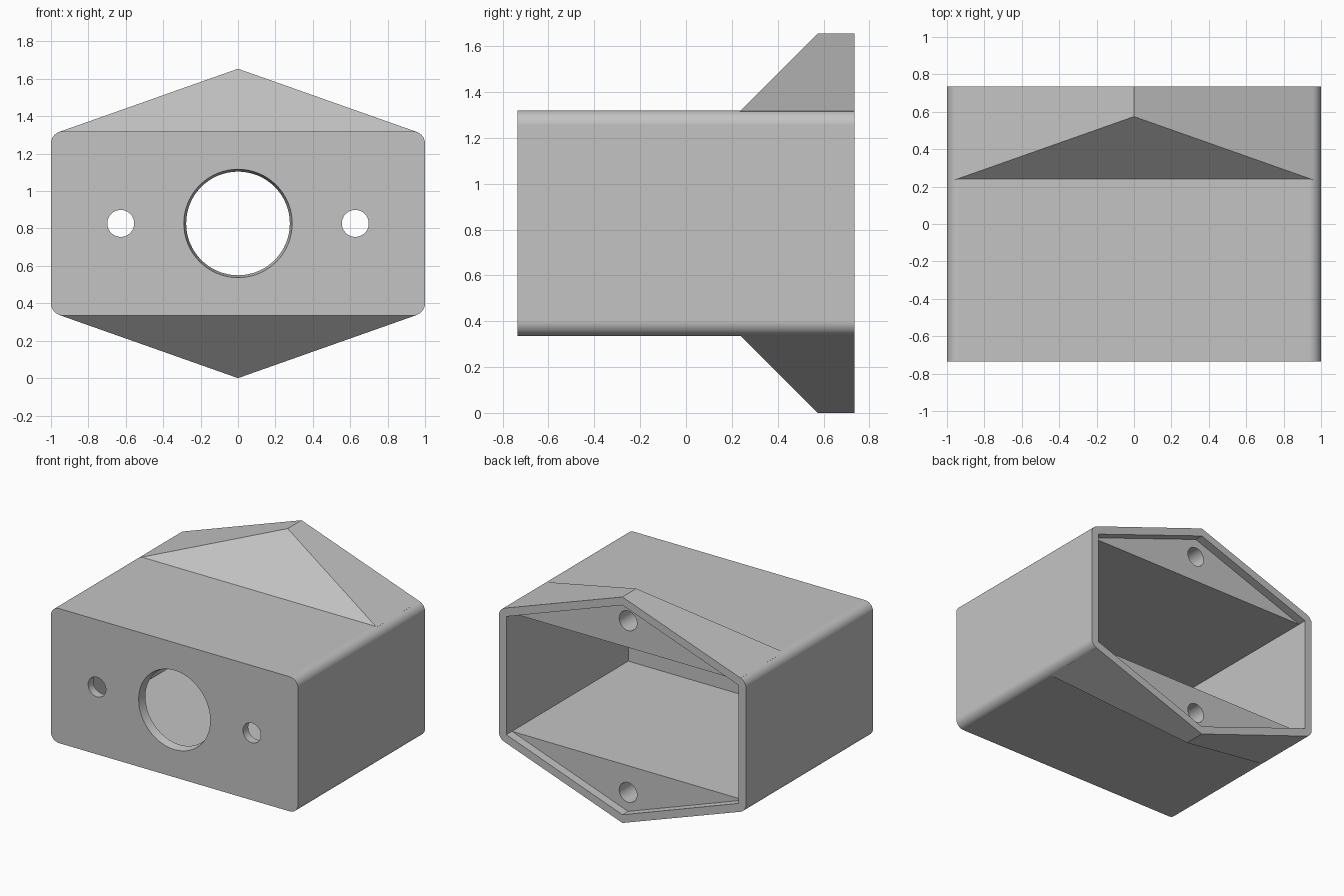
import bpy, bmesh, math

cube = bpy.data.objects.get("Cube")
if cube:
    bpy.data.objects.remove(cube, do_unlink=True)

MID = 0.827            # height of the centre axis
FRONT, BACK = -0.735, 0.735
HALF_H = 0.4925        # half height of the box
FILLET = 0.065
WALL = 0.06

grey = bpy.data.materials.new("housing grey")
grey.use_nodes = True
colour = (0.55, 0.55, 0.55, 1)
grey.diffuse_color = colour
grey.node_tree.nodes["Principled BSDF"].inputs["Base Color"].default_value = colour


def loft(name, front, back):
    """Solid between two matching loops of (x, y, z) points."""
    bm = bmesh.new()
    a = [bm.verts.new(p) for p in front]
    b = [bm.verts.new(p) for p in back]
    bm.faces.new(a)
    bm.faces.new(b[::-1])
    for i in range(len(a)):
        j = (i + 1) % len(a)
        bm.faces.new((a[i], b[i], b[j], a[j]))
    bmesh.ops.recalc_face_normals(bm, faces=bm.faces)
    mesh = bpy.data.meshes.new(name)
    bm.to_mesh(mesh)
    bm.free()
    mesh.materials.append(grey)
    obj = bpy.data.objects.new(name, mesh)
    bpy.context.collection.objects.link(obj)
    return obj


def prism(name, profile, y0, y1):
    return loft(name, [(x, y0, MID + z) for x, z in profile],
                [(x, y1, MID + z) for x, z in profile])


def ring(x, z, y, r, n=64):
    turn = math.tau / n
    return [(x + r * math.cos(i * turn), y, MID + z + r * math.sin(i * turn)) for i in range(n)]


def combine(target, other, operation):
    mod = target.modifiers.new("combine", 'BOOLEAN')
    mod.operation, mod.solver, mod.object = operation, 'EXACT', other
    bpy.context.view_layer.objects.active = target
    bpy.ops.object.modifier_apply(modifier=mod.name)
    bpy.data.objects.remove(other, do_unlink=True)


# Box with rounded long edges
outline = []
for k, (sx, sz) in enumerate([(1, 1), (-1, 1), (-1, -1), (1, -1)]):
    for i in range(9):
        t = math.radians(90 * k + 90 * i / 8)
        outline.append((sx * (1 - FILLET) + FILLET * math.cos(t),
                        sz * (HALF_H - FILLET) + FILLET * math.sin(t)))
housing = prism("housing", outline, FRONT, BACK)

# Gabled flanges above and below, with sloping fronts
gable = [(-0.9, 0.4), (-0.957, 0.489), (0, MID), (0.957, 0.489), (0.9, 0.4)]
for side in (1, -1):
    flange = loft("flange",
                  [(x, 0.24 + z - HALF_H, MID + side * z) for x, z in gable],
                  [(x, BACK, MID + side * z) for x, z in gable])
    combine(housing, flange, 'UNION')

# Main cavity, open at the back
hx, hz = 1 - WALL, HALF_H - WALL
cavity = prism("cavity", [(-hx, -hz), (hx, -hz), (hx, hz), (-hx, hz)], FRONT + WALL, 1)
combine(housing, cavity, 'DIFFERENCE')

# Shallow six-sided recess inside the rim
tip = MID - WALL
recess = prism("recess", [(-hx, -hz), (0, -tip), (hx, -hz), (hx, hz), (0, tip), (-hx, hz)],
               BACK - 0.065, 1)
combine(housing, recess, 'DIFFERENCE')

# Tapered centre opening
opening = loft("opening", ring(0, 0, FRONT - 0.01, 0.292), ring(0, 0, FRONT + 0.07, 0.275))
combine(housing, opening, 'DIFFERENCE')

# Front screw holes and blind flange holes
for side in (1, -1):
    for x, z, y0, y1 in ((0.627, 0, -0.9, -0.6), (0, 0.628, 0.49, 0.9)):
        hole = loft("hole", ring(side * x, side * z, y0, 0.072, 32),
                    ring(side * x, side * z, y1, 0.072, 32))
        combine(housing, hole, 'DIFFERENCE')

# Smooth fillets and holes, crisp edges elsewhere
bpy.ops.object.select_all(action='DESELECT')
housing.select_set(True)
bpy.context.view_layer.objects.active = housing
bpy.ops.object.shade_smooth_by_angle(angle=math.radians(15))
weighted = housing.modifiers.new("weighted normals", 'WEIGHTED_NORMAL')
weighted.keep_sharp = True
